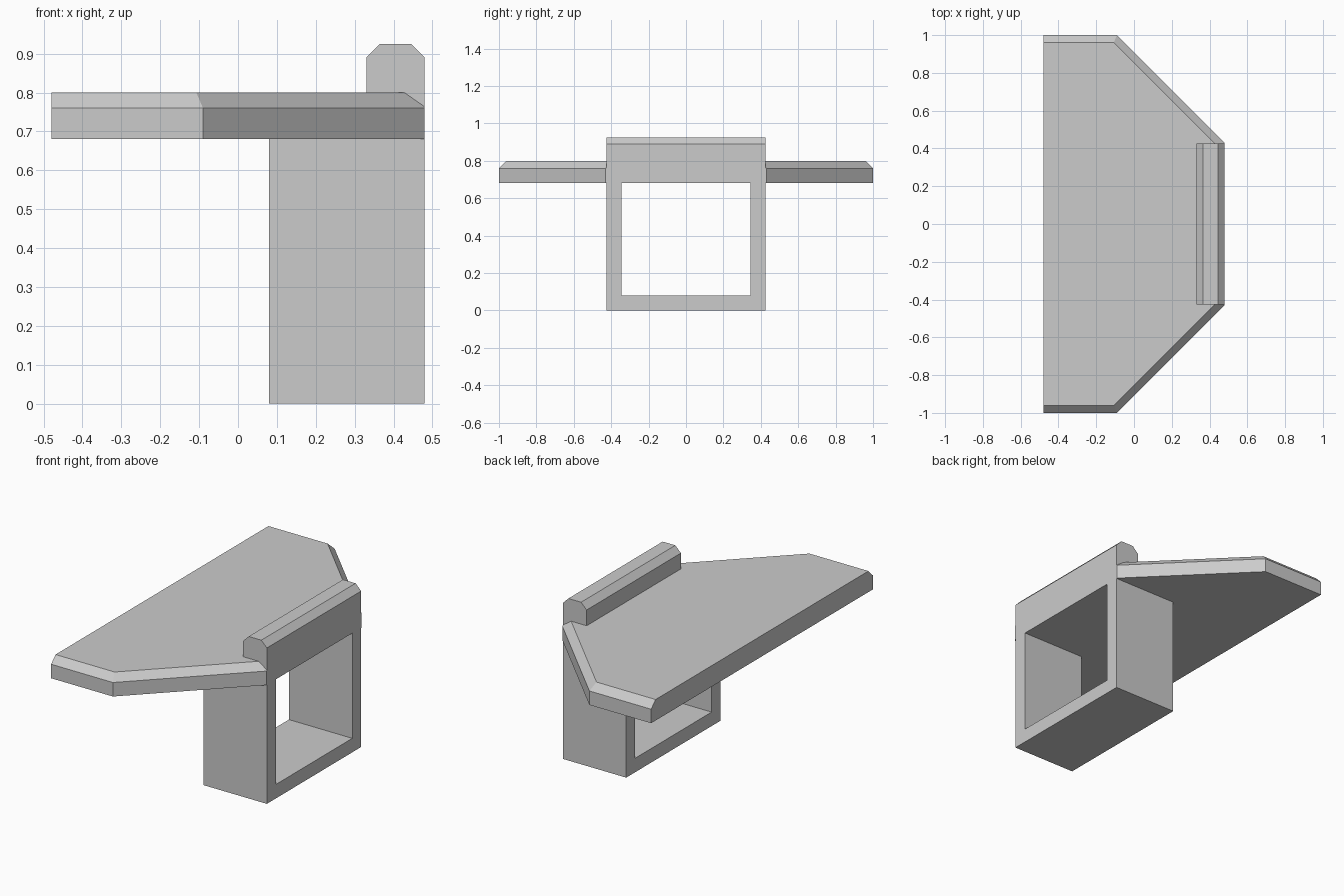
import bpy
import bmesh

cube = bpy.data.objects.get("Cube")
if cube:
    bpy.data.objects.remove(cube, do_unlink=True)

grey = bpy.data.materials.new("plain grey")
grey.use_nodes = True
colour = (0.6, 0.6, 0.6, 1)
grey.diffuse_color = colour
grey.node_tree.nodes["Principled BSDF"].inputs["Base Color"].default_value = colour


def loft(name, start, end):
    """Solid between two matching outlines of 3D points."""
    bm = bmesh.new()
    rings = [[bm.verts.new(p) for p in ring] for ring in (start, end)]
    for ring in rings:
        bm.faces.new(ring)
    a, b = rings
    for i in range(len(a)):
        j = (i + 1) % len(a)
        bm.faces.new((a[i], a[j], b[j], b[i]))
    return finish(name, bm)


def finish(name, bm):
    bmesh.ops.recalc_face_normals(bm, faces=bm.faces)
    mesh = bpy.data.meshes.new(name)
    bm.to_mesh(mesh)
    bm.free()
    mesh.materials.append(grey)
    obj = bpy.data.objects.new(name, mesh)
    bpy.context.collection.objects.link(obj)
    return obj


def mirrored(half, z):
    """Full outline from its +y half."""
    return [(x, y, z) for x, y in half] + [(x, -y, z) for x, y in reversed(half)]


BACK, FRONT, HALF = -0.48, 0.48, 0.425

# Table top: straight slab with a bevelled rim along the ends and diagonals
outline = [(BACK, 1.0), (-0.09, 1.0), (FRONT, 0.43)]
inner = [(BACK, 0.96), (-0.107, 0.96), (FRONT, 0.373)]
loft("table_slab", mirrored(outline, 0.68), mirrored(outline, 0.76))
loft("table_bevel", mirrored(outline, 0.76), mirrored(inner, 0.80))

# Support: open U-shaped frame under the table
u_shape = [(-HALF, 0.68), (-HALF, 0), (HALF, 0), (HALF, 0.68),
           (0.345, 0.68), (0.345, 0.08), (-0.345, 0.08), (-0.345, 0.68)]
loft("support_frame", [(0.08, y, z) for y, z in u_shape],
     [(FRONT, y, z) for y, z in u_shape])

# Rail with chamfered top edges, sunk through the slab
rail = [(0.33, 0.76), (0.33, 0.89), (0.365, 0.925),
        (0.445, 0.925), (FRONT, 0.89), (FRONT, 0.76)]
loft("top_rail", [(x, -HALF, z) for x, z in rail],
     [(x, HALF, z) for x, z in rail])
